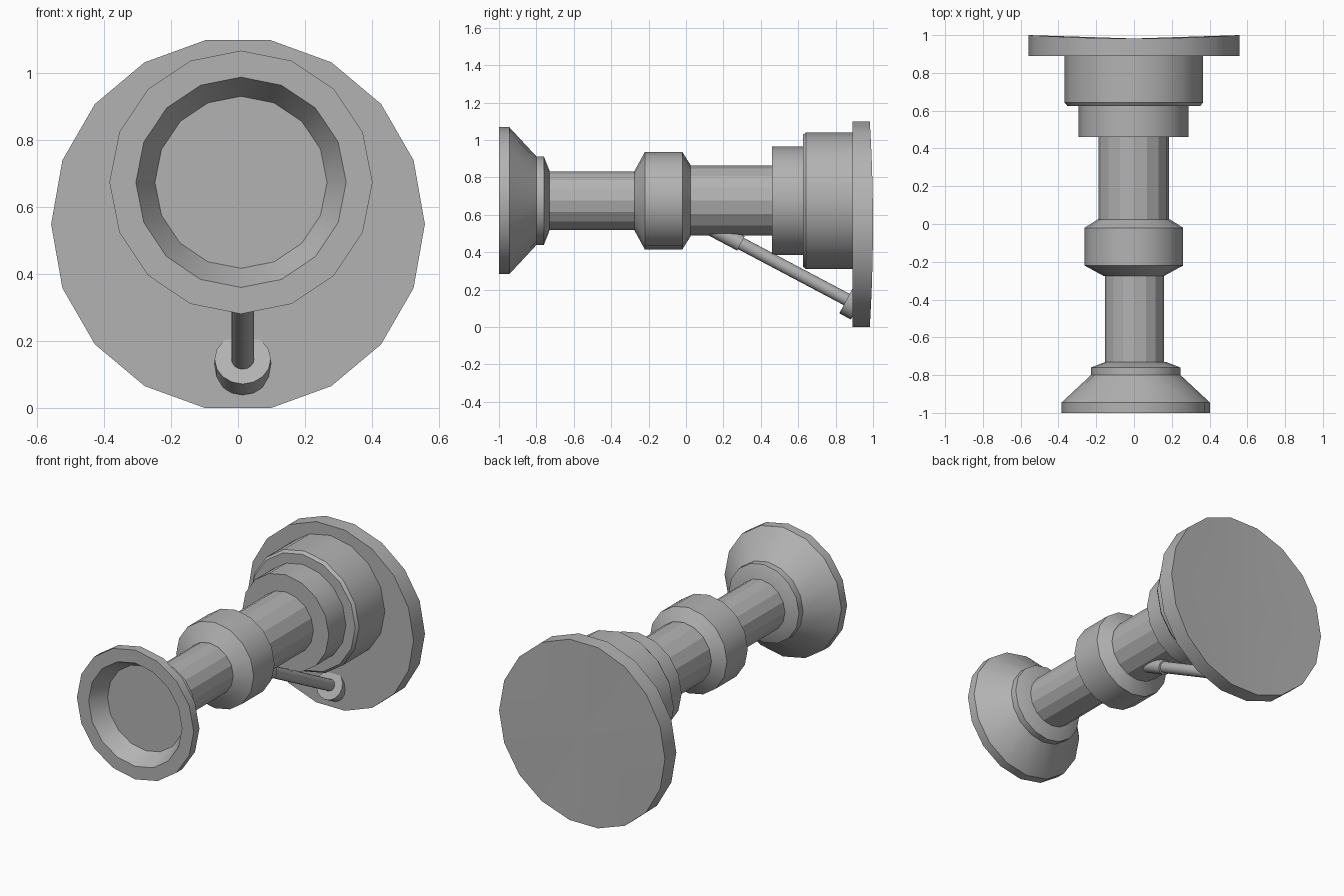
import bpy, bmesh, math
from mathutils import Vector

if "Cube" in bpy.data.objects:
    bpy.data.objects.remove(bpy.data.objects["Cube"])

AXIS_Z = 0.675

# Dark grey metal
metal = bpy.data.materials.new("dark_grey_metal")
metal.diffuse_color = (0.45, 0.45, 0.45, 1)
metal.use_nodes = True
metal.node_tree.nodes["Principled BSDF"].inputs["Base Color"].default_value = metal.diffuse_color


def lathe(name, profile, start, direction=(0, 1, 0), sides=16, smooth=True):
    """Spin (distance, radius) points around an axis; open ends get capped."""
    d = Vector(direction).normalized()
    u = Vector((1, 0, 0))
    v = u.cross(d)
    o = Vector(start)
    bm = bmesh.new()
    rings = []
    for t, r in profile:
        ring = []
        for i in range(sides):
            a = 2 * math.pi * i / sides
            ring.append(bm.verts.new(o + d * t + (u * math.cos(a) + v * math.sin(a)) * r))
        rings.append(ring)
    for a, b in zip(rings, rings[1:]):
        for i in range(sides):
            j = (i + 1) % sides
            bm.faces.new((a[i], a[j], b[j], b[i]))
    bm.faces.new(rings[0])
    # the far end is a fan so it can be bowed
    centre = bm.verts.new(o + d * profile[-1][0])
    for i in range(sides):
        bm.faces.new((rings[-1][i], rings[-1][(i + 1) % sides], centre))
    bmesh.ops.recalc_face_normals(bm, faces=bm.faces)
    for f in bm.faces:
        f.smooth = smooth
    for e in bm.edges:
        e.smooth = e.calc_face_angle(0) < math.radians(27)
    me = bpy.data.meshes.new(name)
    bm.to_mesh(me)
    bm.free()
    me.materials.append(metal)
    ob = bpy.data.objects.new(name, me)
    bpy.context.collection.objects.link(ob)
    return ob


# Main barrel parts, all on one axis; distances are y values
lathe("front_cup", [(-0.90, 0.257), (-1.0, 0.314), (-1.0, 0.393), (-0.945, 0.393),
                    (-0.80, 0.237), (-0.76, 0.237), (-0.73, 0.16)], (0.009, 0, AXIS_Z))
lathe("front_tube", [(-0.78, 0.157), (-0.24, 0.157)], (0.003, 0, AXIS_Z), smooth=False)
lathe("middle_collar", [(-0.275, 0.16), (-0.22, 0.261), (-0.02, 0.261), (0.025, 0.19)],
      (-0.001, 0, AXIS_Z))
lathe("rear_tube", [(0.0, 0.187), (0.5, 0.187)], (-0.002, 0, AXIS_Z), smooth=False)
lathe("stepped_ring", [(0.46, 0.291), (0.65, 0.291)], (-0.002, 0, AXIS_Z))
lathe("rear_housing", [(0.625, 0.352), (0.642, 0.366), (0.90, 0.366)], (-0.001, 0, AXIS_Z))

# Wall flange with a slightly bowed back
flange = lathe("wall_flange", [(0.89, 0.558), (0.98, 0.558)], (0, 0, 0.55), sides=18)
for vert in flange.data.vertices:
    if vert.co.y > 0.95:
        vert.co.y = 0.982 + 0.018 * (vert.co.x / 0.558) ** 2

# Slanted brace rod with its sleeve and foot
slope = (0, 0.884, -0.468)
foot = Vector((0.014, 0.859, 0.147))
lathe("brace_foot", [(0, 0.084), (0.07, 0.084)], foot, slope)
lathe("brace_rod", [(-0.85, 0.034), (0.03, 0.034)], foot, slope)
lathe("brace_sleeve", [(-0.88, 0.043), (-0.64, 0.043)], foot, slope)
